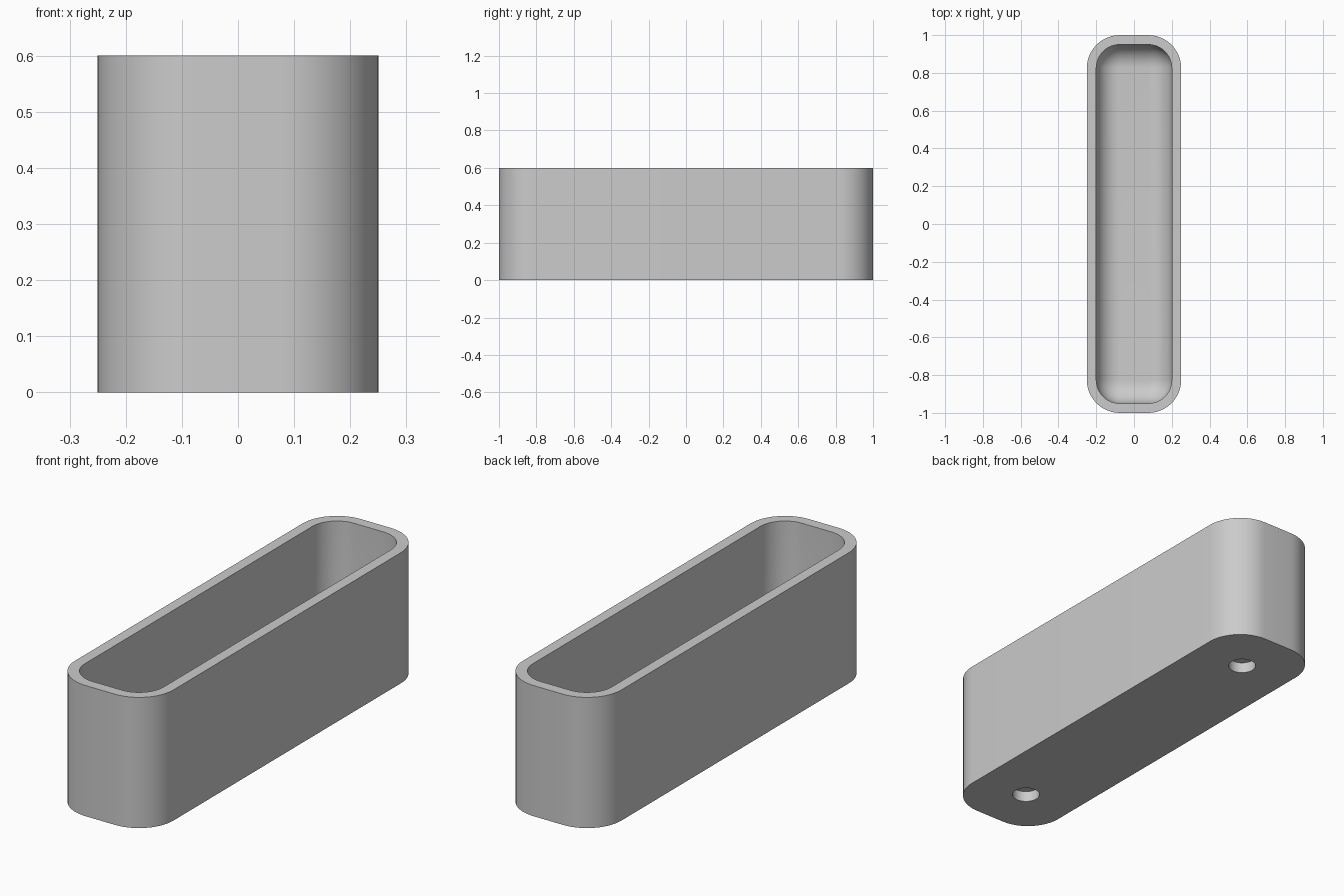
import bpy, bmesh
from math import sin, cos, pi, radians

cube = bpy.data.objects.get("Cube")
if cube:
    bpy.data.objects.remove(cube, do_unlink=True)

HALF_X, HALF_Y, HEIGHT = 0.25, 1.0, 0.6
CORNER, WALL, FLOOR, FILLET = 0.175, 0.05, 0.1, 0.12
HOLE_Y, HOLE_R, HOLE_DEPTH = 0.75, 0.06, 0.05
STEPS = 12

grey = bpy.data.materials.new("plain grey")
grey.use_nodes = True
colour = (0.6, 0.6, 0.6, 1)
grey.diffuse_color = colour
grey.node_tree.nodes["Principled BSDF"].inputs["Base Color"].default_value = colour


def ring(bm, inset, z):
    """Rounded rectangle of vertices, moved inwards by inset."""
    r = CORNER - inset
    verts = []
    for q, (sx, sy) in enumerate([(1, 1), (-1, 1), (-1, -1), (1, -1)]):
        for i in range(STEPS + 1):
            a = (q + i / STEPS) * pi / 2
            verts.append(bm.verts.new((sx * (HALF_X - CORNER) + r * cos(a),
                                       sy * (HALF_Y - CORNER) + r * sin(a), z)))
    return verts


# Tray: outside wall, rim, inside wall, then the rounded edge of the floor
sections = [(0, 0), (0, HEIGHT), (WALL, HEIGHT)]
for i in range(STEPS + 1):
    a = i / STEPS * pi / 2
    sections.append((WALL + FILLET * (1 - cos(a)), FLOOR + FILLET * (1 - sin(a))))

bm = bmesh.new()
rings = [ring(bm, inset, z) for inset, z in sections]
for low, high in zip(rings, rings[1:]):
    for i in range(len(low)):
        j = (i + 1) % len(low)
        bm.faces.new((low[i], low[j], high[j], high[i]))
bm.faces.new(rings[0][::-1])
bm.faces.new(rings[-1])
bmesh.ops.recalc_face_normals(bm, faces=bm.faces)
mesh = bpy.data.meshes.new("tray")
bm.to_mesh(mesh)
bm.free()
mesh.materials.append(grey)
tray = bpy.data.objects.new("tray", mesh)
bpy.context.collection.objects.link(tray)

# Two blind round holes in the underside
for side in (-1, 1):
    bpy.ops.mesh.primitive_cylinder_add(vertices=48, radius=HOLE_R, depth=2 * HOLE_DEPTH,
                                        location=(0, side * HOLE_Y, 0))
    cutter = bpy.context.object
    cutter.name = "hole_cutter"
    cutter.hide_render = True
    cutter.data.materials.append(grey)
    cut = tray.modifiers.new("hole", "BOOLEAN")
    cut.operation = "DIFFERENCE"
    cut.solver = "EXACT"
    cut.object = cutter
    bpy.ops.object.select_all(action="DESELECT")
    tray.select_set(True)
    bpy.context.view_layer.objects.active = tray
    bpy.ops.object.modifier_apply(modifier=cut.name)
    bpy.data.objects.remove(cutter, do_unlink=True)

bpy.ops.object.shade_smooth_by_angle(angle=radians(30))
